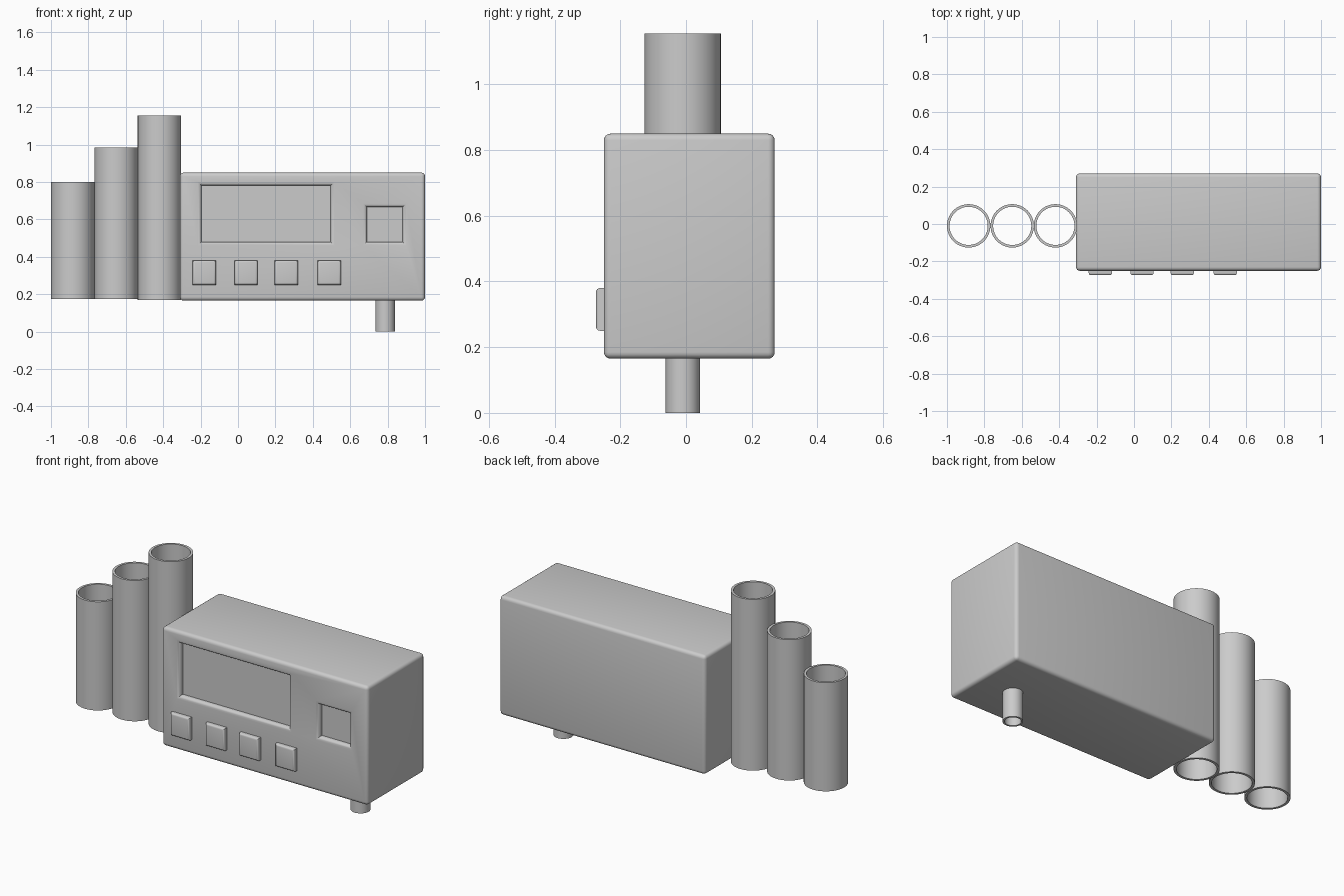
import bpy, bmesh, math

old = bpy.data.objects.get("Cube")
if old:
    bpy.data.objects.remove(old, do_unlink=True)

grey = bpy.data.materials.new("light grey")
grey.use_nodes = True
colour = (0.6, 0.6, 0.6, 1)
grey.diffuse_color = colour
grey.node_tree.nodes["Principled BSDF"].inputs["Base Color"].default_value = colour


def finish(bm, name):
    bmesh.ops.recalc_face_normals(bm, faces=bm.faces)
    mesh = bpy.data.meshes.new(name)
    bm.to_mesh(mesh)
    bm.free()
    mesh.materials.append(grey)
    obj = bpy.data.objects.new(name, mesh)
    bpy.context.collection.objects.link(obj)
    return obj


def activate(obj):
    bpy.ops.object.select_all(action='DESELECT')
    obj.select_set(True)
    bpy.context.view_layer.objects.active = obj


def smooth(obj, angle=40):
    activate(obj)
    bpy.ops.object.shade_smooth_by_angle(angle=math.radians(angle))


def rect_stack(name, x0, x1, z0, z1, steps):
    """Loft a rectangle along y; each step is (y, outward growth)."""
    bm = bmesh.new()
    rings = []
    for y, g in steps:
        corners = ((x0 - g, z0 - g), (x1 + g, z0 - g), (x1 + g, z1 + g), (x0 - g, z1 + g))
        rings.append([bm.verts.new((x, y, z)) for x, z in corners])
    for a, b in zip(rings, rings[1:]):
        for i in range(4):
            j = (i + 1) % 4
            bm.faces.new((a[i], a[j], b[j], b[i]))
    bm.faces.new(rings[0])
    bm.faces.new(rings[-1])
    return finish(bm, name)


def tube(name, x, y, radius, inner, z0, z1, sides=64):
    """Open pipe made by spinning its wall section."""
    bm = bmesh.new()
    section = [(radius, z0), (radius, z1), (inner, z1), (inner, z0)]
    verts = [bm.verts.new((x + r, y, z)) for r, z in section]
    edges = [bm.edges.new((verts[i], verts[(i + 1) % 4])) for i in range(4)]
    bmesh.ops.spin(bm, geom=verts + edges, cent=(x, y, 0), axis=(0, 0, 1),
                   angle=math.tau, steps=sides, use_duplicate=False)
    bmesh.ops.remove_doubles(bm, verts=bm.verts, dist=0.0001)
    obj = finish(bm, name)
    smooth(obj)


FRONT, BACK = -0.25, 0.27
ROUND = 0.02
ANGLES = [math.radians(a) for a in (0, 22.5, 45, 67.5, 90)]

# Rounded housing
body = rect_stack("housing", -0.31, 1.0, 0.165, 0.85, [(FRONT, 0), (BACK, 0)])
bevel = body.modifiers.new("rounding", 'BEVEL')
bevel.width = ROUND
bevel.segments = 4

# Display and slot recesses with rounded rims
rim = [(FRONT - 0.03, ROUND)]
rim += [(FRONT + ROUND * (1 - math.cos(t)), ROUND * (1 - math.sin(t))) for t in ANGLES]
rim.append((FRONT + ROUND + 0.008, 0))
cutters = [rect_stack("display_cutter", -0.195, 0.495, 0.48, 0.78, rim),
           rect_stack("slot_cutter", 0.69, 0.88, 0.48, 0.665, rim)]
for cutter in cutters:
    cutter.hide_render = True
    cut = body.modifiers.new(cutter.name, 'BOOLEAN')
    cut.operation = 'DIFFERENCE'
    cut.solver = 'EXACT'
    cut.object = cutter
activate(body)
for mod in list(body.modifiers):
    bpy.ops.object.modifier_apply(modifier=mod.name)
for cutter in cutters:
    bpy.data.objects.remove(cutter, do_unlink=True)
smooth(body)

# Row of four push buttons with softened edges
soft = 0.012
face = FRONT - 0.024
pad = [(face + soft * (1 - math.sin(t)), soft * (math.cos(t) - 1)) for t in ANGLES]
for i, x in enumerate((-0.18, 0.043, 0.258, 0.488)):
    button = rect_stack(f"button_{i + 1}", x - 0.062, x + 0.062, 0.25, 0.38,
                        [(FRONT + 0.01, 0)] + pad)
    smooth(button)

# Three stepped pipes beside the housing
for name, x, z0, z1 in (("short_pipe", -0.884, 0.175, 0.8),
                        ("middle_pipe", -0.651, 0.175, 0.985),
                        ("tall_pipe", -0.42, 0.17, 1.155)):
    tube(name, x, -0.01, 0.116, 0.102, z0, z1)

# Small outlet pipe underneath
tube("outlet_pipe", 0.787, -0.01, 0.052, 0.042, 0, 0.18, 48)
